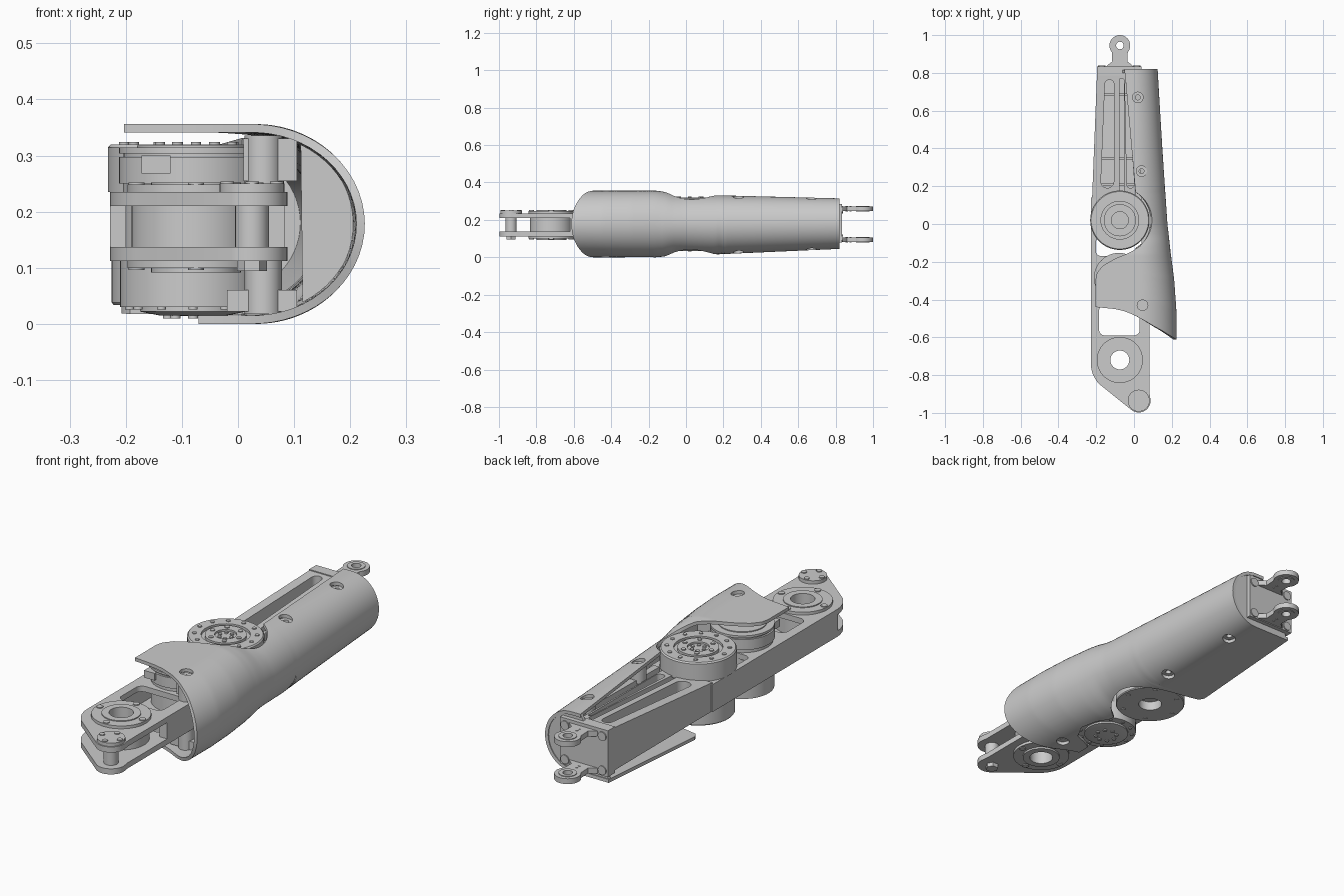
import bpy, bmesh
from math import sin, cos, pi, asin, sqrt, radians

if "Cube" in bpy.data.objects:
    bpy.data.objects.remove(bpy.data.objects["Cube"])

COL = bpy.context.collection


def finish(name, bm):
    bmesh.ops.remove_doubles(bm, verts=bm.verts, dist=1e-5)
    bmesh.ops.recalc_face_normals(bm, faces=bm.faces)
    me = bpy.data.meshes.new(name)
    bm.to_mesh(me)
    bm.free()
    ob = bpy.data.objects.new(name, me)
    COL.objects.link(ob)
    return ob


def bake(ob):
    dg = bpy.context.evaluated_depsgraph_get()
    new = bpy.data.objects.new(ob.name + "_mesh", bpy.data.meshes.new_from_object(ob.evaluated_get(dg)))
    COL.objects.link(new)
    name = ob.name
    bpy.data.objects.remove(ob)
    new.name = name
    return new


def lathe(name, x, y, prof, n=48, axis='Z'):
    bm = bmesh.new()
    rings = []
    for r, z in prof:
        ring = []
        for i in range(n):
            u, v = x + r * cos(2 * pi * i / n), y + r * sin(2 * pi * i / n)
            ring.append(bm.verts.new((u, v, z) if axis == 'Z' else (u, z, v)))
        rings.append(ring)
    for a, b in zip(rings, rings[1:]):
        for i in range(n):
            bm.faces.new((a[i], a[(i + 1) % n], b[(i + 1) % n], b[i]))
    return finish(name, bm)


def cyl(name, x, y, r, z0, z1, n=32, axis='Z'):
    return lathe(name, x, y, [(0, z0), (r, z0), (r, z1), (0, z1)], n, axis)


def bolts(name, x, y, R, n, r, z0, z1):
    for i in range(n):
        a = 2 * pi * i / n
        cyl(name, x + R * cos(a), y + R * sin(a), r, z0, z1, 12)


def arc(x, y, r, a0, a1, n=16):
    return [(x + r * cos(radians(a0 + (a1 - a0) * i / n)),
             y + r * sin(radians(a0 + (a1 - a0) * i / n))) for i in range(n + 1)]


def circle(x, y, r, n=40):
    return arc(x, y, r, 0, 360, n)[:-1]


def rrect(x0, x1, y0, y1, r):
    return (arc(x1 - r, y1 - r, r, 0, 90, 6) + arc(x0 + r, y1 - r, r, 90, 180, 6)
            + arc(x0 + r, y0 + r, r, 180, 270, 6) + arc(x1 - r, y0 + r, r, 270, 360, 6))


def prism(name, loops, z0, z1):
    """Flat plate with holes: the first loop is the outline."""
    cu = bpy.data.curves.new(name, 'CURVE')
    cu.dimensions, cu.fill_mode, cu.extrude = '2D', 'BOTH', (z1 - z0) / 2
    for lp in loops:
        s = cu.splines.new('POLY')
        s.points.add(len(lp) - 1)
        for p, (px, py) in zip(s.points, lp):
            p.co = (px, py, 0, 1)
        s.use_cyclic_u = True
    ob = bpy.data.objects.new(name, cu)
    COL.objects.link(ob)
    ob = bake(ob)
    for v in ob.data.vertices:
        v.co.z += (z0 + z1) / 2
    return ob


def beam(name, a, b):
    """Tapered bar between two end rectangles (x0, x1, y, z0, z1)."""
    bm = bmesh.new()
    q = [[bm.verts.new(p) for p in ((x0, y, z0), (x1, y, z0), (x1, y, z1), (x0, y, z1))]
         for x0, x1, y, z0, z1 in (a, b)]
    bm.faces.new(q[0])
    bm.faces.new(q[1])
    for i in range(4):
        bm.faces.new((q[0][i], q[0][(i + 1) % 4], q[1][(i + 1) % 4], q[1][i]))
    return finish(name, bm)


def box(name, x0, x1, y0, y1, z0, z1):
    return beam(name, (x0, x1, y0, z0, z1), (x0, x1, y1, z0, z1))


def lerp(tab, t):
    for (a, fa), (b, fb) in zip(tab, tab[1:]):
        if t <= b:
            return fa + (fb - fa) * max(0, (t - a) / (b - a))
    return tab[-1][1]


# outer shell: U-shaped sections swept along y, left edges cut around the drives
ZT = [(-.61, .356), (-.16, .356), (-.11, .35), (-.06, .338), (-.02, .334), (.15, .332), (.82, .315)]
ZB = [(-.61, 0), (-.16, 0), (-.11, .005), (-.06, .016), (-.02, .018), (.15, .015), (.82, .045)]
XR = [(-.61, .226), (-.45, .224), (-.3, .213), (-.15, .194), (0, .177), (.4, .15), (.82, .125)]
XF = [(-.2, -.44), (-.1, -.45), (-.05, -.462), (0, -.482), (.05, -.508), (.1, -.538), (.15, -.565), (.225, -.612)]
XT = [(-.61, -.203), (-.37, -.203), (-.32, -.195), (-.26, -.165), (-.2, -.1), (-.15, -.02), (-.12, .03), (-.1, .045),
      (.168, .008), (.82, -.05)]
XB = [(-.61, -.07), (-.52, -.07), (-.47, -.03), (-.42, .025), (-.32, .06), (-.22, .045), (-.13, .005), (-.1, .045),
      (.168, .008), (.185, -.06), (.205, -.19), (.23, -.208), (.82, -.19)]


def edge_x(tab, v):
    if -.1 < v < .168:
        return -.075 + sqrt(.17 ** 2 - (v - .02) ** 2)
    return lerp(tab, v)


def section(v, n=44):
    zt, zb, xr = lerp(ZT, v), lerp(ZB, v), lerp(XR, v)
    a = lerp([(-.61, .2), (.82, .13)], v)
    x0, h, zc = xr - a, (zt - zb) / 2, (zt + zb) / 2
    k = [(edge_x(t, v) - x0) / a for t in (XT, XB)]
    s0, s1 = [asin(q) if q > 0 else q for q in k]
    pts = []
    for i in range(n + 1):
        s = s0 + (pi - s1 - s0) * i / n
        if s < 0:
            x, z = x0 + a * s, zt
        elif s > pi:
            x, z = x0 - a * (s - pi), zb
        else:
            x, z = x0 + a * sin(s), zc + h * cos(s)
        y = v
        if v < -.15:
            y = -.15 + (v + .15) / .46 * (-.15 - lerp(XF, x))
        pts.append((x, y, z))
    return pts


bm = bmesh.new()
vs = [-.61 + 1.43 * i / 110 for i in range(111)]
rows = [[bm.verts.new(p) for p in section(v)] for v in vs]
for a, b in zip(rows, rows[1:]):
    for i in range(len(a) - 1):
        bm.faces.new((a[i], a[i + 1], b[i + 1], b[i]))
shell = finish("shell", bm)
mid = min(shell.data.polygons, key=lambda p: (p.center - shell.data.vertices[22].co).length)
m = shell.modifiers.new("wall", 'SOLIDIFY')
m.thickness = .015
m.offset = -1 if mid.normal.x > 0 else 1

# screw holes through the shell, with bosses reaching to the frame
for x, y in [(.02, .67), (.04, .28), (.045, -.43)]:
    c = cyl("hole_cutter", x, y, .028, -.1, .5, 24)
    c.hide_render = c.hide_viewport = True
    m = shell.modifiers.new("hole", 'BOOLEAN')
    m.object, m.operation, m.solver = c, 'DIFFERENCE', 'EXACT'
    for z0, z1 in ((lerp(ZB, y) + .018, .112), (.235, lerp(ZT, y) - .02)):
        prism("screw_boss", [circle(x, y, .033, 24), circle(x, y, .013, 24)], z0, z1)
shell = bake(shell)
for c in [o for o in bpy.data.objects if o.name.startswith("hole_cutter")]:
    bpy.data.objects.remove(c)

# shell end cap and inner bulkhead
for name, v, y0, y1, xm, k in (("shell_end_cap", .81, .80, .815, -1, .95), ("shell_bulkhead", -.33, -.4, -.37, .108, .91)):
    pts = [(x - (.008 if x > 0 else 0), .18 + (z - .18) * k) for x, _, z in section(v) if x > xm]
    bm = bmesh.new()
    f = bm.faces.new([bm.verts.new((x, y0, z)) for x, z in pts])
    g = bmesh.ops.extrude_face_region(bm, geom=[f])
    for e in g["geom"]:
        if isinstance(e, bmesh.types.BMVert):
            e.co.y = y1
    finish(name, bm)
box("bulkhead_top_foot", .01, .105, -.45, -.38, .255, .33)
box("bulkhead_bottom_foot", -.02, .105, -.45, -.38, .022, .06)

# lower frame: two plates joined by side walls
outline = (arc(-.075, -.74, .153, 180, 225) + arc(.025, -.935, .063, 235, 360)
           + [(.083, -.9), (.083, .13), (-.228, .13)])
BX, BY = -.075, -.72
for z0, z1 in ((.112, .137), (.21, .235)):
    prism("frame_plate", [outline, circle(BX, BY, .055), rrect(-.185, .03, -.59, -.43, .03),
                          rrect(-.203, .04, -.17, -.07, .03)], z0, z1)
box("left_wall", -.228, -.2, -.75, .14, .113, .234)
box("right_wall", .045, .083, -.62, .14, .113, .234)

# joint bearing and link pin at the front end
prism("bearing_housing", [circle(BX, BY, .115), circle(BX, BY, .055)], .13, .215)
for z0, z1, zb in ((.235, .248, .252), (.1, .112, .096)):
    prism("bearing_flange", [circle(BX, BY, .122), circle(BX, BY, .052)], z0, z1)
    bolts("bearing_bolt", BX, BY, .106, 4, .014, min(z0, zb), max(z1, zb))
prism("bearing_ring", [circle(BX, BY, .08), circle(BX, BY, .05)], .092, .252)
PX, PY = .025, -.935
cyl("link_pin", PX, PY, .03, .13, .215)
cyl("pin_head", PX, PY, .058, .235, .25)
cyl("pin_nut", PX, PY, .027, .094, .112, 6)
bolts("pin_bolt", PX, PY, .044, 4, .012, .25, .254)

# main drive in the middle
MX, MY = -.075, .02
lathe("main_drive", MX, MY, [(0, .075), (.05, .075), (.05, .034), (.147, .034), (.15, .038), (.15, .112), (.14, .112),
      (.14, .235), (.157, .235), (.157, .314), (.152, .32), (.1, .32), (.1, .308), (.085, .308),
      (.085, .32), (.045, .32), (.045, .312), (0, .312)], 64)
bolts("drive_rim_bolt", MX, MY, .128, 12, .009, .31, .324)
bolts("drive_hub_bolt", MX, MY, .066, 6, .01, .31, .324)
bolts("drive_center_bolt", MX, MY, .028, 6, .008, .305, .317)
bolts("drive_base_bolt", MX, MY, .125, 6, .01, .031, .04)

# second drive under the shell
KX, KY = -.08, -.285
lathe("second_drive", KX, KY, [(0, .014), (.06, .015), (.095, .022), (.095, .03), (.13, .03), (.13, .112),
      (.125, .112), (.125, .25), (.132, .25), (.132, .297), (.124, .297), (.124, .304), (.132, .304),
      (.132, .314), (.1, .314), (.1, .318), (0, .318)], 64)
bolts("second_drive_bolt", KX, KY, .113, 12, .008, .026, .04)
bolts("second_hub_bolt", KX, KY, .045, 8, .009, .01, .03)
box("drive_connector", -.172, -.12, -.42, -.37, .268, .3)

# upper frame: tapering body with rounded pockets over a floor plate
body = prism("upper_frame", [
    [(-.222, .13), (.012, .13), (-.03, .79), (-.196, .79)],
    arc(-.141, .225, .034, 180, 360) + arc(-.13, .74, .024, 0, 180),
    rrect(-.078, -.052, .15, .77, .01),
    arc(-.018, .21, .02, 180, 360) + arc(-.042, .74, .006, 0, 180)], 0, 1)
for v in body.data.vertices:
    t = (v.co.y - .13) / .66
    v.co.z = .112 - .022 * t if v.co.z < .5 else .24 + .042 * t
beam("upper_floor", (-.215, .06, .12, .114, .13), (-.19, .02, .79, .092, .11))
beam("upper_inner_wall", (.04, .07, .13, .112, .24), (.0, .025, .79, .09, .28))
for y in (.2, .34, .68):
    box("cross_rib", -.19, .03, y, y + .014, .115, .17)

# end plate and clevis lugs
box("end_plate", -.197, .04, .785, .835, .078, .286)
LX, LY = -.075, .945
lug = ([(-.15, .83), (-.135, .845), (-.115, .86)] + arc(LX, LY, .055, 220, -40, 28)
       + [(-.035, .86), (-.015, .845), (0, .83)])
for z0, z1 in ((.248, .272), (.082, .106)):
    prism("clevis_lug", [lug, circle(LX, LY, .02, 24)], z0, z1)
    prism("lug_ring", [circle(LX, LY, .037), circle(LX, LY, .02, 24)], z0 - .003, z1 + .003)
    for dy in (.86, .88):
        cyl("lug_pip", LX, dy, .006, z0 - .002, z1 + .002, 12)
for x in (-.17, .015):
    for z in (.102, .255):
        cyl("end_bolt", x, z, .02, .83, .84, 20, 'Y')

# smooth round surfaces, crisp edges
bpy.ops.object.select_all(action='DESELECT')
for o in bpy.data.objects:
    o.select_set(o.type == 'MESH')
bpy.context.view_layer.objects.active = shell
bpy.ops.object.shade_smooth_by_angle(angle=radians(32))
